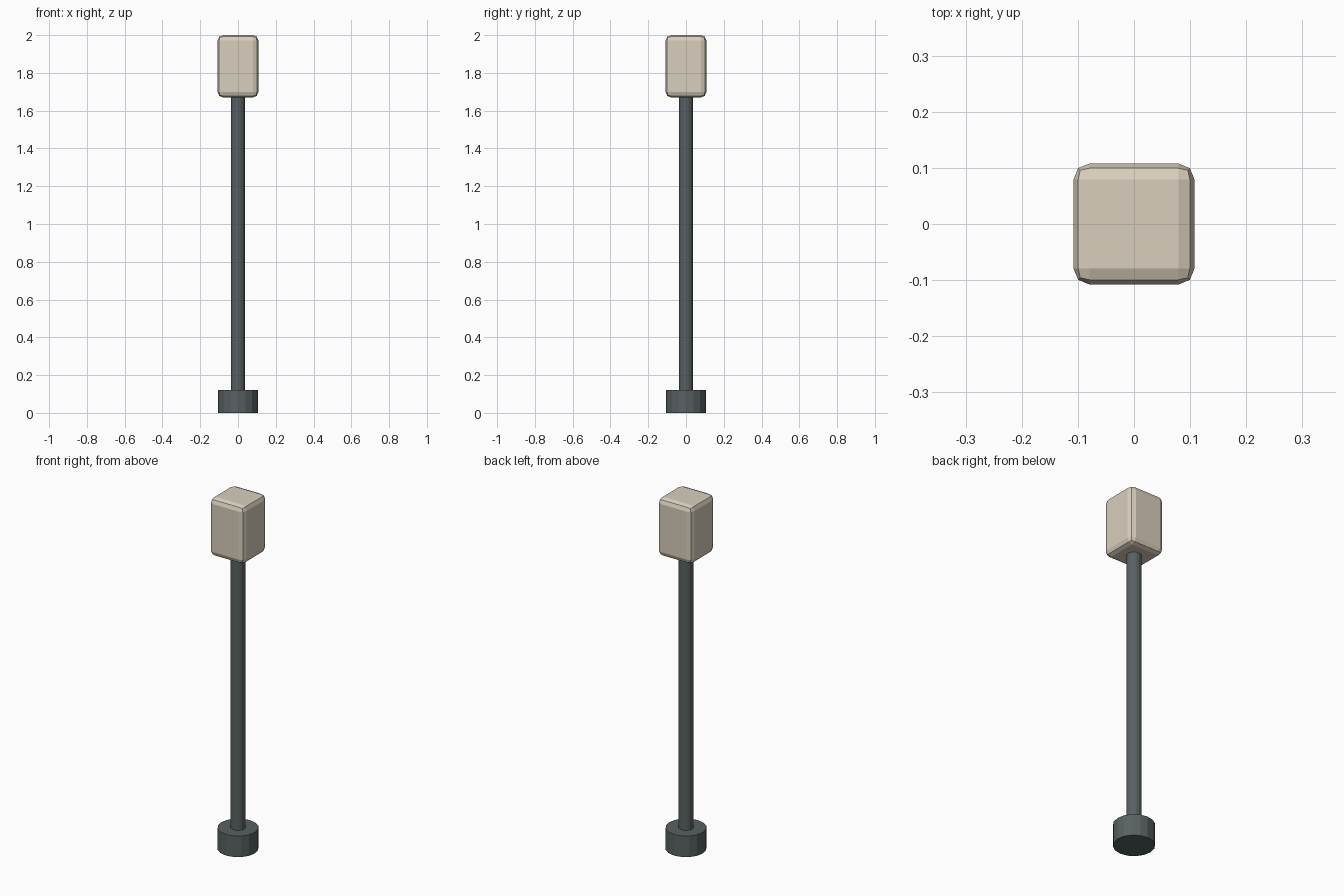
import bpy

cube = bpy.data.objects.get("Cube")
if cube:
    bpy.data.objects.remove(cube, do_unlink=True)


def material(name, rgb):
    m = bpy.data.materials.new(name)
    m.use_nodes = True
    m.diffuse_color = (*rgb, 1)
    m.node_tree.nodes["Principled BSDF"].inputs["Base Color"].default_value = (*rgb, 1)
    return m


def cylinder(name, radius, bottom, top, mat):
    bpy.ops.mesh.primitive_cylinder_add(vertices=16, radius=radius, depth=top - bottom,
                                        location=(0, 0, (bottom + top) / 2))
    ob = bpy.context.object
    ob.name = name
    ob.data.materials.append(mat)
    return ob


metal = material("dark grey metal", (0.10, 0.118, 0.122))
cream = material("warm cream", (0.69, 0.62, 0.50))

# Foot and pole
cylinder("base", 0.106, 0, 0.12, metal)
cylinder("pole", 0.038, 0.12, 1.68, metal)

# Lamp head: box with rounded edges
bpy.ops.mesh.primitive_cube_add(size=1, location=(0, 0, 1.835))
head = bpy.context.object
head.name = "lamp_head"
head.scale = (0.216, 0.216, 0.33)
bpy.ops.object.transform_apply(location=False, rotation=False, scale=True)
head.data.materials.append(cream)
bevel = head.modifiers.new("rounded edges", "BEVEL")
bevel.width = 0.029
bevel.segments = 2
